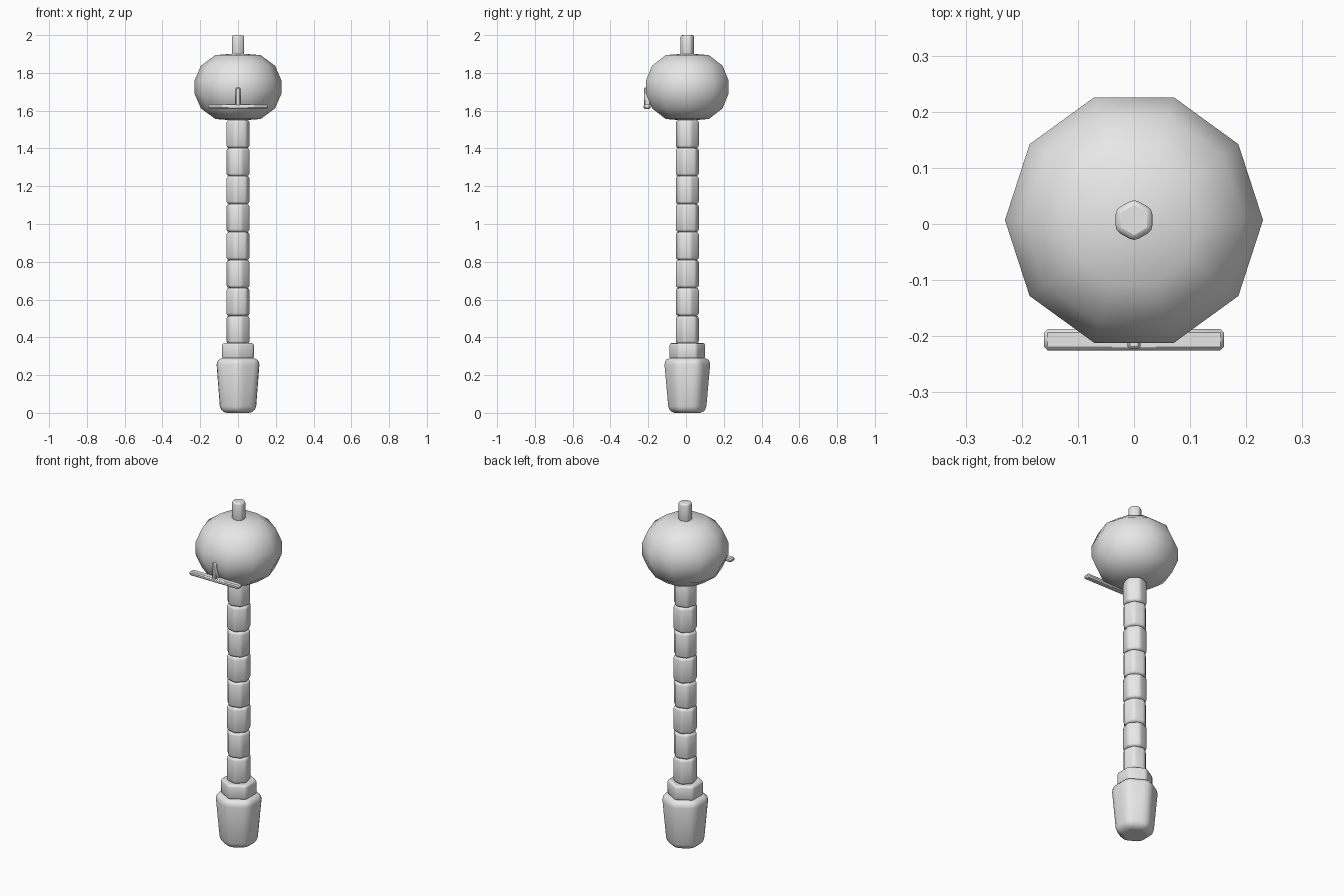
import bpy, bmesh
from math import radians, cos, sin, tau

if "Cube" in bpy.data.objects:
    bpy.data.objects.remove(bpy.data.objects["Cube"], do_unlink=True)

grey = bpy.data.materials.new("plain grey")
grey.use_nodes = True
grey.diffuse_color = (0.8, 0.8, 0.8, 1)
grey.node_tree.nodes["Principled BSDF"].inputs["Base Color"].default_value = (0.8, 0.8, 0.8, 1)

AXIS_Y = 0.007  # the upright parts share this axis


def finish(name, bm, bevel=0, segments=2, angle=62):
    bmesh.ops.recalc_face_normals(bm, faces=bm.faces)
    mesh = bpy.data.meshes.new(name)
    bm.to_mesh(mesh)
    bm.free()
    mesh.materials.append(grey)
    obj = bpy.data.objects.new(name, mesh)
    bpy.context.collection.objects.link(obj)
    if bevel:
        mod = obj.modifiers.new("rounded edges", "BEVEL")
        mod.width = bevel
        mod.segments = segments
        mod.limit_method = "NONE"
    bpy.ops.object.select_all(action="DESELECT")
    obj.select_set(True)
    bpy.context.view_layer.objects.active = obj
    bpy.ops.object.shade_smooth_by_angle(angle=radians(angle))
    return obj


def lathe(name, profile, sides, phase=0, **kw):
    """Stack of polygon rings (radius, z), capped at both ends."""
    bm = bmesh.new()
    rings = []
    for r, z in profile:
        angles = [tau * i / sides + radians(phase) for i in range(sides)]
        rings.append([bm.verts.new((r * cos(a), AXIS_Y + r * sin(a), z)) for a in angles])
    for low, high in zip(rings, rings[1:]):
        for i in range(sides):
            j = (i + 1) % sides
            bm.faces.new((low[i], low[j], high[j], high[i]))
    bm.faces.new(rings[0][::-1])
    bm.faces.new(rings[-1])
    return finish(name, bm, **kw)


def box(name, low, high, bevel):
    bm = bmesh.new()
    bmesh.ops.create_cube(bm, size=1)
    for v in bm.verts:
        v.co = [(a + b) / 2 + c * (b - a) for a, b, c in zip(low, high, v.co)]
    return finish(name, bm, bevel, 1, 30)


# Tapered foot and the collar above it
lathe("foot", [(0.108, 0.0), (0.134, 0.29)], 6, 30, bevel=0.035, segments=3)
lathe("collar", [(0.097, 0.285), (0.097, 0.37)], 6, 30, bevel=0.012)

# Stalk of eight beads, each twisted against the next
START, STEP = 0.366, 0.148
for i in range(8):
    z = START + STEP * i
    lathe(f"stalk_bead_{i + 1}", [(0.0665, z), (0.0665, z + STEP)], 6,
          15 if i % 2 else -15, bevel=0.014)

# Flattened ten-sided bulb
lathe("bulb", [(0.01, 1.547), (0.12, 1.556), (0.196, 1.612), (0.23, 1.69),
               (0.23, 1.76), (0.196, 1.838), (0.12, 1.894), (0.01, 1.903)], 10)

# Small peg on top
lathe("top_peg", [(0.038, 1.88), (0.038, 2.0)], 6, 30, bevel=0.01)

# T-shaped bracket on the front
box("bracket_bar", (-0.16, -0.225, 1.61), (0.16, -0.187, 1.632), 0.006)
box("bracket_post", (-0.012, -0.223, 1.625), (0.012, -0.187, 1.722), 0.005)
